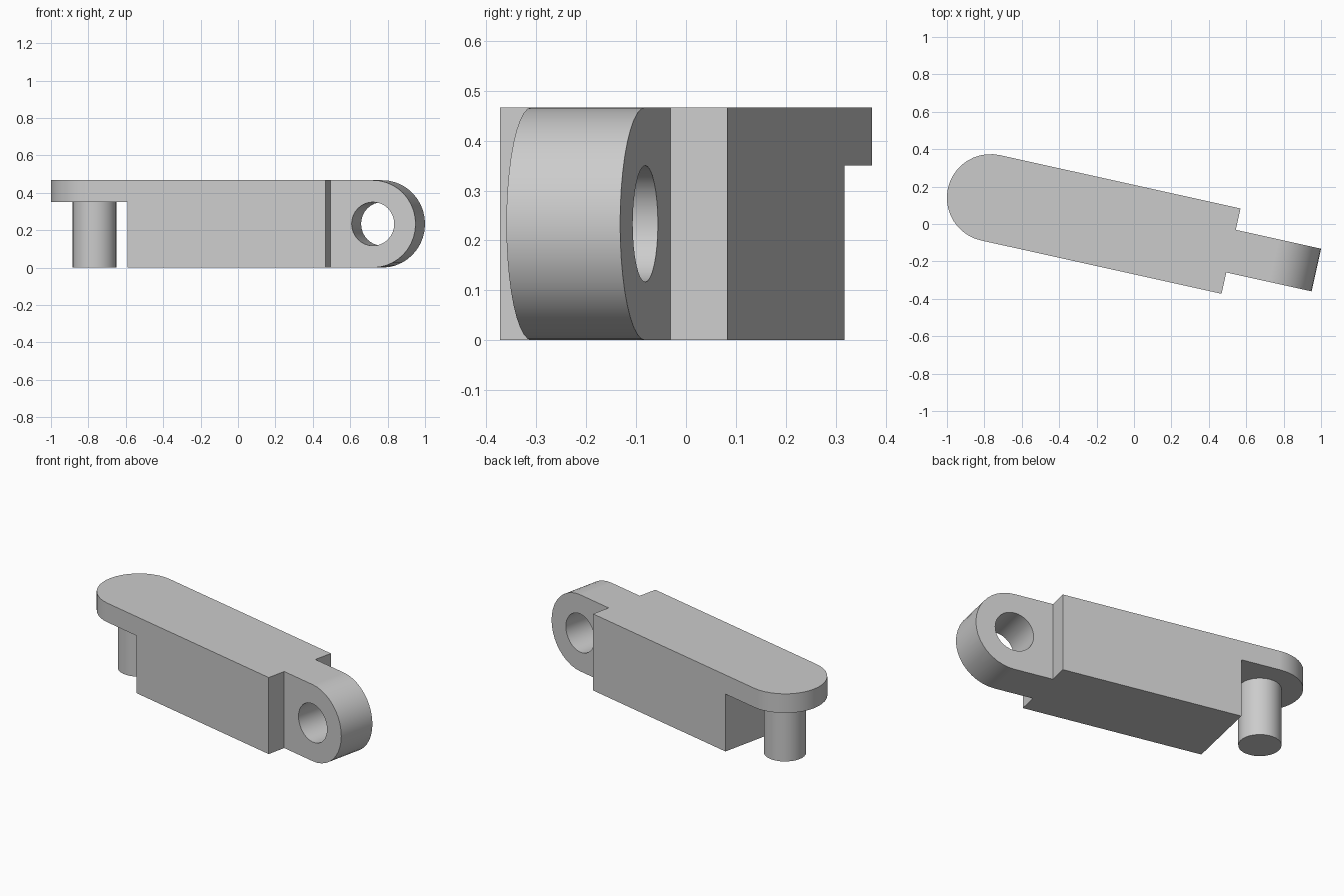
import bpy
import bmesh
from math import sin, cos, pi, radians
from mathutils import Matrix, Vector

if "Cube" in bpy.data.objects:
    bpy.data.objects.remove(bpy.data.objects["Cube"])

W = 0.467           # overall width and height
R = W / 2           # radius of both rounded ends
HOLE = W / 4        # radius of hole, half thickness of tongue
BODY_END = 1.317    # shoulder distance from the pin axis
EYE = BODY_END + R  # hole axis distance from the pin axis
OVER = 0.1          # overshoot for clean cuts
PLACE = Matrix.Translation((-0.767, 0.14, 0)) @ Matrix.Rotation(radians(-12.5), 4, "Z")

grey = bpy.data.materials.new("plain grey")
grey.use_nodes = True
grey.diffuse_color = (0.6, 0.6, 0.6, 1)
grey.node_tree.nodes["Principled BSDF"].inputs["Base Color"].default_value = grey.diffuse_color


def arc(cx, cy, r, start, end, n):
    angles = [start + (end - start) * i / n for i in range(n + 1)]
    return [(cx + r * cos(a), cy + r * sin(a)) for a in angles]


def prism(name, points, sweep):
    """Extrude a closed outline of 3D points along a vector."""
    bm = bmesh.new()
    face = bm.faces.new([bm.verts.new(p) for p in points])
    moved = bmesh.ops.extrude_face_region(bm, geom=[face], use_keep_orig=True)["geom"]
    verts = [g for g in moved if isinstance(g, bmesh.types.BMVert)]
    bmesh.ops.translate(bm, verts=verts, vec=Vector(sweep))
    bmesh.ops.recalc_face_normals(bm, faces=bm.faces)
    mesh = bpy.data.meshes.new(name)
    bm.to_mesh(mesh)
    bm.free()
    obj = bpy.data.objects.new(name, mesh)
    obj.matrix_world = PLACE
    bpy.context.collection.objects.link(obj)
    return obj


def activate(obj):
    bpy.ops.object.select_all(action="DESELECT")
    obj.select_set(True)
    bpy.context.view_layer.objects.active = obj


def combine(obj, tool, operation):
    tool.hide_render = True
    mod = obj.modifiers.new("cut", "BOOLEAN")
    mod.operation, mod.solver, mod.object = operation, "EXACT", tool
    activate(obj)
    bpy.ops.object.modifier_apply(modifier=mod.name)
    bpy.data.objects.remove(tool)


def finish(obj):
    obj.data.materials.clear()
    obj.data.materials.append(grey)
    activate(obj)
    bpy.ops.object.shade_smooth_by_angle(angle=radians(30))
    mod = obj.modifiers.new("even shading", "WEIGHTED_NORMAL")
    mod.keep_sharp = True


# Link body: plan outline with round tab end, shoulders and narrow tongue
tip = EYE + R + OVER
plan = arc(0, 0, R, pi / 2, 3 * pi / 2, 20)
plan += [(BODY_END, -R), (BODY_END, -HOLE), (tip, -HOLE),
         (tip, HOLE), (BODY_END, HOLE), (BODY_END, R)]
body = prism("link_body", [(x, y, -OVER) for x, y in plan], (0, 0, W + 2 * OVER))

# Side outline: step under the tab and rounded tongue end
side = [(-R - OVER, W), (-R - OVER, W * 0.75), (R, W * 0.75), (R, 0)]
side += arc(EYE, R, R, -pi / 2, pi / 2, 20)
profile = prism("side_profile", [(x, -R - OVER, z) for x, z in side], (0, W + 2 * OVER, 0))
combine(body, profile, "INTERSECT")

# Cross hole through the tongue
ring = arc(EYE, R, HOLE, 0, 2 * pi, 32)[:-1]
cutter = prism("hole_cutter", [(x, -R, z) for x, z in ring], (0, W, 0))
combine(body, cutter, "DIFFERENCE")
finish(body)

# Pin hanging below the tab, slightly embedded
circle = arc(0, 0, HOLE, 0, 2 * pi, 32)[:-1]
pin = prism("pin", [(x, y, 0) for x, y in circle], (0, 0, W * 0.75 + 0.01))
finish(pin)
